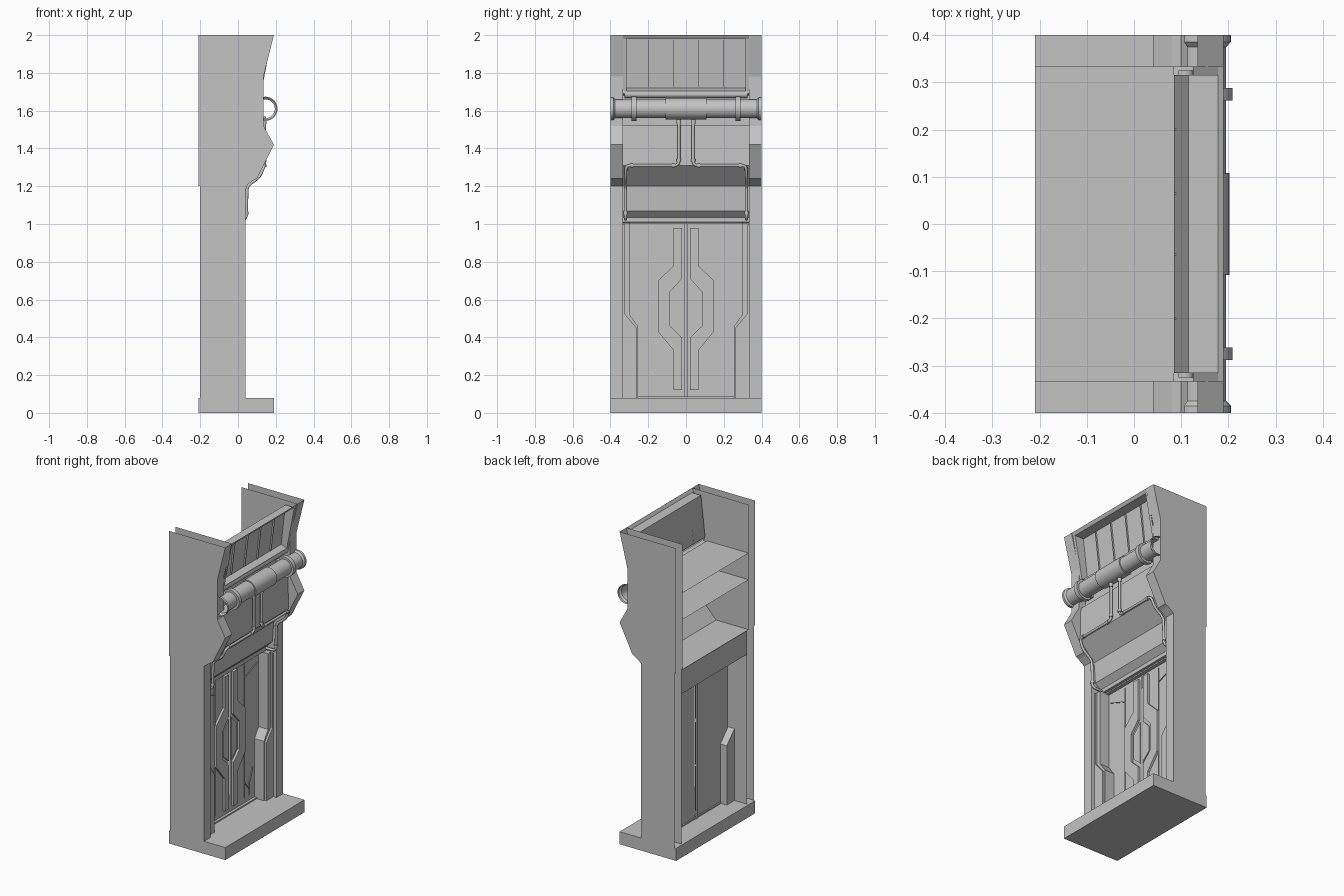
import bpy, bmesh, math
from mathutils import Vector

cube = bpy.data.objects.get("Cube")
if cube:
    bpy.data.objects.remove(cube, do_unlink=True)

TONE = (0.55, 0.55, 0.55, 1)
grey = bpy.data.materials.new("plain grey")
grey.use_nodes = True
grey.diffuse_color = TONE
grey.node_tree.nodes["Principled BSDF"].inputs["Base Color"].default_value = TONE


def finish(name, bm, smooth=False, closed=False):
    if closed:
        bmesh.ops.recalc_face_normals(bm, faces=bm.faces)
    me = bpy.data.meshes.new(name)
    bm.to_mesh(me)
    bm.free()
    me.materials.append(grey)
    ob = bpy.data.objects.new(name, me)
    bpy.context.collection.objects.link(ob)
    if smooth:
        bpy.ops.object.select_all(action='DESELECT')
        ob.select_set(True)
        bpy.context.view_layer.objects.active = ob
        bpy.ops.object.shade_smooth_by_angle(angle=math.radians(40))


def strip(name, xz, y0, y1):
    """Open sheet: an x-z path, listed top to bottom, swept along y."""
    bm = bmesh.new()
    y0, y1 = min(y0, y1), max(y0, y1)
    rows = [(bm.verts.new((x, y0, z)), bm.verts.new((x, y1, z))) for x, z in xz]
    for a, b in zip(rows, rows[1:]):
        bm.faces.new((a[0], b[0], b[1], a[1]))
    finish(name, bm)


def prism(name, outline, place, depth=None):
    """Flat outline put in space by place(); made solid when depth is given."""
    bm = bmesh.new()
    face = bm.faces.new([bm.verts.new(place(a, b)) for a, b in outline])
    if depth:
        geo = bmesh.ops.extrude_face_region(bm, geom=[face])["geom"]
        moved = [v for v in geo if isinstance(v, bmesh.types.BMVert)]
        bmesh.ops.translate(bm, verts=moved, vec=depth)
        if face.is_valid and len(face.link_loops if hasattr(face, "link_loops") else face.loops) == 0:
            bm.faces.remove(face)
    finish(name, bm, closed=bool(depth))


def rect(a0, a1, b0, b1):
    return [(a0, b0), (a1, b0), (a1, b1), (a0, b1)]


def box(name, lo, hi):
    prism(name, rect(lo[0], hi[0], lo[1], hi[1]), lambda x, y: (x, y, lo[2]), (0, 0, hi[2] - lo[2]))


def lathe_y(name, prof, cx, cz, n=28, arc=130):
    """Open-backed tube shell around a line along y; prof is (y, radius)."""
    bm = bmesh.new()
    angles = [math.radians(arc * (2 * t / n - 1)) for t in range(n + 1)]
    rings = [[bm.verts.new((cx + r * math.cos(a), y, cz + r * math.sin(a))) for a in angles]
             for y, r in prof]
    for a, b in zip(rings, rings[1:]):
        for i in range(n):
            bm.faces.new((a[i], b[i], b[i + 1], a[i + 1]))
    finish(name, bm, smooth=True)


def pipe(name, pts, r, bend=0.025):
    """Round pipe along a path with rounded corners."""
    pts = [Vector(p) for p in pts]
    path = [pts[0]]
    for a, b, c in zip(pts, pts[1:], pts[2:]):
        p = b + (a - b).normalized() * bend
        q = b + (c - b).normalized() * bend
        path += [p * (1 - t) ** 2 + b * 2 * t * (1 - t) + q * t * t
                 for t in (0, .25, .5, .75, 1)]
    path.append(pts[-1])
    cu = bpy.data.curves.new(name, 'CURVE')
    cu.dimensions = '3D'
    cu.bevel_depth, cu.bevel_resolution, cu.use_fill_caps = r, 3, True
    sp = cu.splines.new('POLY')
    sp.points.add(len(path) - 1)
    for s, p in zip(sp.points, path):
        s.co = (*p, 1)
    tmp = bpy.data.objects.new(name + "_path", cu)
    bpy.context.collection.objects.link(tmp)
    me = bpy.data.meshes.new_from_object(tmp.evaluated_get(bpy.context.evaluated_depsgraph_get()))
    bpy.data.objects.remove(tmp)
    bm = bmesh.new()
    bm.from_mesh(me)
    finish(name, bm, smooth=True)


# Base slab
box("base", (-.21, -.4, 0), (.19, .4, .08))

# Hollow side columns: outer sheet, inner sheet and front strip
IN = .333
front = [(.19, 2), (.135, 1.78), (.135, 1.52), (.19, 1.42), (.1, 1.24), (.08, 1.23), (.04, 1.2), (.04, .08)]
outline = front + [(-.2, .08), (-.2, 1.2), (-.21, 1.2), (-.21, 2)]

# Recessed canopy screen, then the fascia stepping down to the door head
canopy = [(.178, 1.98), (.115, 1.98), (.085, 1.72), (.125, 1.705)]
strip("canopy_recess", canopy, -.315, .315)
strip("canopy_top_bar", [(.19, 2), (.178, 1.98)], -IN, IN)
strip("upper_fascia", [(.125, 1.705), (.125, 1.69), (.085, 1.68), (.085, 1.525), (.12, 1.525),
                       (.125, 1.31), (.02, 1.2), (.01, 1.07), (-.025, 1.035), (-.025, 1.01),
                       (-.062, 1.005)], -IN, IN)
strip("door_head_back", [(-.2, 1.2), (-.2, 1.04)], -IN, IN)
for i, (z, x) in enumerate(((1.69, .085), (1.52, .12), (1.2, .02))):
    strip("shelf_%d" % (i + 1), [(-.21, z), (x, z)], -IN, IN)
for i, y in enumerate((-.2, -.065, .065, .2)):
    prism("canopy_fin_%d" % (i + 1), [(.115, 1.975), (.085, 1.725), (.095, 1.725), (.125, 1.975)],
          lambda x, z: (x, y - .002, z), (0, .004, 0))
lathe_y("canopy_roll", [(-.325, .02), (.325, .02)], .107, 1.687)

# Open horizontal tube with flared ends and a centre sleeve
CX, CZ = .145, 1.61
half = [(.4, .06), (.385, .06), (.375, .05)]
lathe_y("main_tube", [(-y, r) for y, r in half] + half[::-1], CX, CZ)
lathe_y("tube_sleeve", [(-.108, .05), (-.108, .057), (.108, .057), (.108, .05)], CX, CZ)

# Door relief outlines, as (sideways, height)
band = [(.022, .12), (.065, .12), (.065, .33), (.148, .43), (.148, .7), (.065, .78), (.065, .98),
        (.022, .98), (.022, .71), (.085, .64), (.085, .46), (.022, .4)]
jamb = [(.298, 1.005), (IN, 1.005), (IN, .08), (.255, .08), (.255, .46), (.298, .52)]
jamb_trim = [(.325, 1.0), (IN, 1.0), (IN, .08), (.262, .08), (.262, .45), (.325, .525)]
jamb_foot = [(.255, .08), (IN, .08), (IN, .54), (.255, .46)]
ribs = [((.15, .7), (.15, .98)), ((.15, .89), (.28, .94)), ((.15, .12), (.15, .43)),
        ((.15, .22), (.2, .16)), ((.2, .12), (.2, .2)), ((.2, .2), (.235, .29))]
collars = [((.14, .038, 1.555), (.14, .038, 1.53)), ((.14, .038, 1.345), (.14, .038, 1.33)),
           ((.14, .06, 1.31), (.14, .075, 1.31)), ((.14, .28, 1.31), (.14, .295, 1.31)),
           ((.044, .32, 1.065), (.044, .32, 1.05))]
DX = -.062

for s, side in ((1, "left"), (-1, "right")):
    def at(x):
        return lambda y, z: (x, s * y, z)

    # Column sheets, canopy cheek and the filler beside the screen
    pts = outline[::s]
    prism(side + "_outer_wall", pts, lambda x, z: (x, s * .4, z))
    prism(side + "_inner_wall", pts[::-1], lambda x, z: (x, s * IN, z))
    strip(side + "_column_front", front, s * IN, s * .4)
    prism(side + "_canopy_cheek", canopy[::-s], lambda x, z: (x, s * .315, z))
    strip(side + "_canopy_filler", [(.19, 2), (.178, 1.98), (.125, 1.705)], s * .315, s * IN)

    # Tube clamps
    a, b = s * .275 - .013, s * .275 + .013
    lathe_y(side + "_tube_clamp", [(a, .05), (a, .064), (b, .064), (b, .05)], CX, CZ)
    box(side + "_clamp_bracket", (.085, a, 1.58), (.12, b, 1.64))

    # Pipes from the tube down to the door head
    pipe(side + "_pipe", [(.14, s * .038, 1.57), (.14, s * .038, 1.31), (.14, s * .318, 1.31),
                          (.115, s * .32, 1.25), (.048, s * .32, 1.2), (.044, s * .32, 1.025),
                          (-.03, s * .32, 1.025)], .008)
    for i, ends in enumerate(collars):
        pipe("%s_pipe_collar_%d" % (side, i + 1), [(x, s * y, z) for x, y, z in ends], .012)

    # Door leaf, jamb and raised relief
    prism(side + "_door", rect(.005, IN, .08, 1.005)[::s], at(DX))
    prism(side + "_jamb", jamb, at(DX), (.067, 0, 0))
    prism(side + "_jamb_trim", jamb_trim, at(.005), (.012, 0, 0))
    prism(side + "_jamb_foot", jamb_foot, at(-.11), (.045, 0, 0))
    prism(side + "_door_band", band, at(DX), (.014, 0, 0))
    prism(side + "_door_boss", [(.012, .42), (.07, .47), (.07, .63), (.012, .69)], at(DX), (.007, 0, 0))
    for i, (a, b) in enumerate(ribs):
        a, b = Vector(a), Vector(b)
        n = (b - a).orthogonal().normalized() * .002
        prism("%s_door_rib_%d" % (side, i + 1), [a + n, b + n, b - n, a - n], at(DX), (.005, 0, 0))

# Dark seam between the leaves, threshold and head trim
strip("door_seam", [(-.075, 1.005), (-.075, .08)], -.012, .012)
box("door_threshold", (-.07, -.255, .08), (-.045, .255, .088))
box("door_head_trim", (-.062, -.3, 1.0), (-.04, .3, 1.012))
